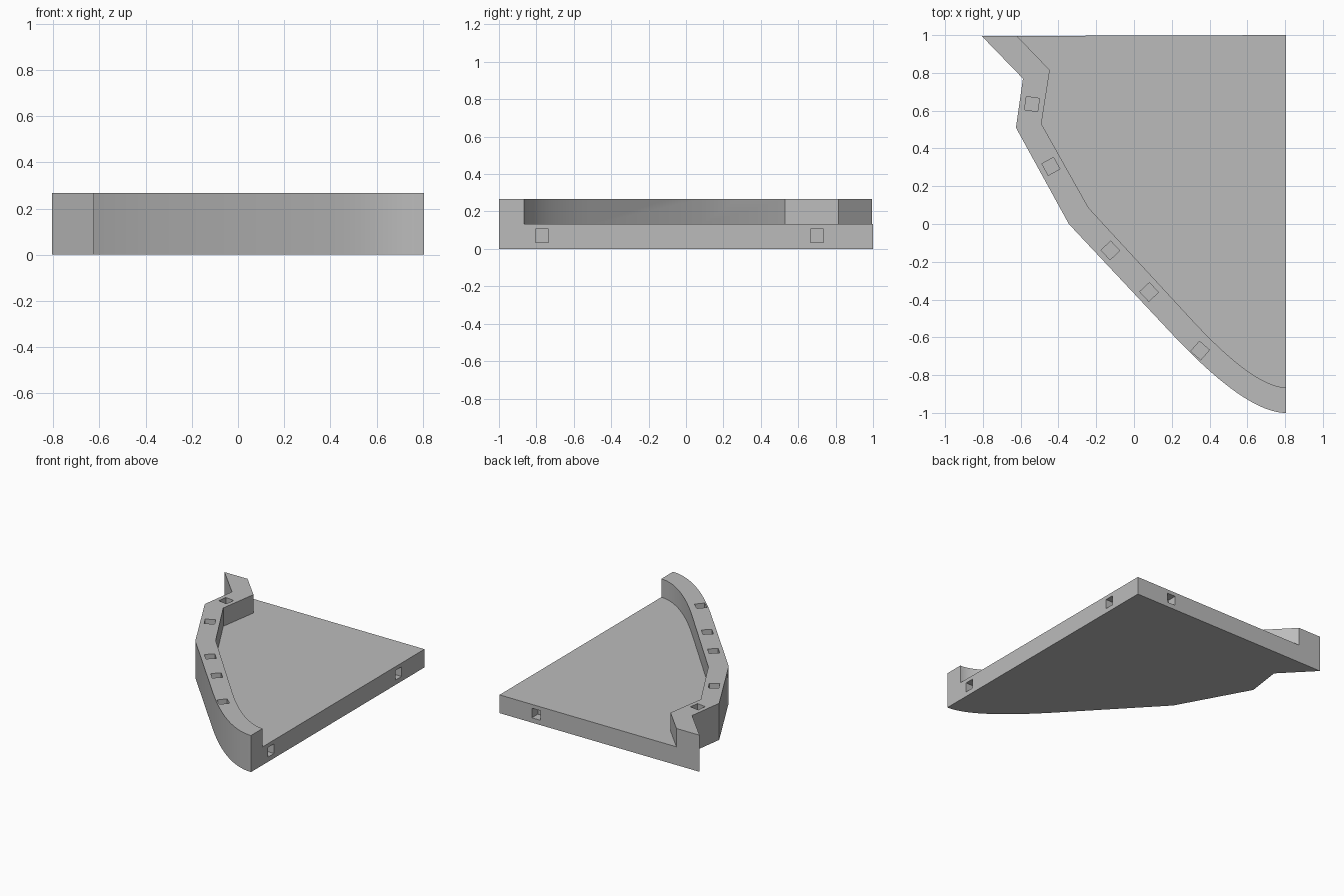
import bpy, bmesh, math
from mathutils import Vector, Matrix

cube = bpy.data.objects.get("Cube")
if cube:
    bpy.data.objects.remove(cube)

TOP, DECK, SIDE, DEPTH = 0.267, 0.133, 0.07, 0.07


def arc(start, control, end, steps=24):
    """Quadratic curve for the rounded front corner."""
    a, b, c = Vector(start), Vector(control), Vector(end)
    return [tuple(a * (1 - t) ** 2 + b * 2 * t * (1 - t) + c * t * t)
            for t in (i / steps for i in range(steps + 1))]


def prism(bm, outline, low, high):
    """Extrude a flat outline between two heights."""
    face = bm.faces.new([bm.verts.new((x, y, low)) for x, y in outline])
    new = bmesh.ops.extrude_face_region(bm, geom=[face])["geom"]
    verts = [g for g in new if isinstance(g, bmesh.types.BMVert)]
    bmesh.ops.translate(bm, verts=verts, vec=(0, 0, high - low))


def make(name, bm):
    bmesh.ops.recalc_face_normals(bm, faces=bm.faces)
    mesh = bpy.data.meshes.new(name)
    bm.to_mesh(mesh)
    bm.free()
    obj = bpy.data.objects.new(name, mesh)
    bpy.context.collection.objects.link(obj)
    return obj


# Solid block with the full outer outline
outer = [(-0.805, 0.994), (-0.588, 0.77), (-0.625, 0.51), (-0.345, 0.0)]
outer += arc((0.19, -0.57), (0.59, -1), (0.805, -1))
outer += [(0.805, 1), (-0.45, 0.996)]
bm = bmesh.new()
prism(bm, outer, 0, TOP)
tile = make("floor_tile", bm)

# Recess that leaves the raised rim along the outer edge
inner = [(-0.73, 1.11), (-0.446, 0.815), (-0.49, 0.53), (-0.24, 0.085)]
inner += arc((0.295, -0.495), (0.635, -0.865), (0.805, -0.865))
inner += [(0.9, -0.865), (0.9, 1.11)]
bm = bmesh.new()
prism(bm, inner, DECK, TOP + 0.1)


def pocket(x, y, z, size, angle=0):
    place = Matrix.Translation((x, y, z)) @ Matrix.Rotation(angle, 4, "Z")
    bmesh.ops.create_cube(bm, size=1, matrix=place @ Matrix.Diagonal((*size, 1)))


# Square pockets in the rim top, turned to follow the rim
for x, y, degrees in [(-0.54, 0.635, -8), (-0.44, 0.305, 29), (-0.125, -0.14, 43),
                      (0.08, -0.36, 43), (0.35, -0.67, 49)]:
    pocket(x, y, TOP, (SIDE, SIDE, DEPTH * 2), math.radians(degrees))

# Square pockets in the straight side and back
for y in (-0.77, 0.70):
    pocket(0.805, y, 0.07, (DEPTH * 2, SIDE, SIDE))
pocket(0.51, 1, 0.07, (SIDE, DEPTH * 2, SIDE))
cutter = make("recess_cutter", bm)
cutter.hide_render = True

# Cut, then discard the cutter
cut = tile.modifiers.new("cut", "BOOLEAN")
cut.operation, cut.solver, cut.object = "DIFFERENCE", "EXACT", cutter
bpy.ops.object.select_all(action="DESELECT")
tile.select_set(True)
bpy.context.view_layer.objects.active = tile
bpy.ops.object.modifier_apply(modifier="cut")
bpy.data.objects.remove(cutter)

# Plain grey finish
grey = bpy.data.materials.new("plain_grey")
grey.use_nodes = True
colour = (0.5, 0.5, 0.5, 1)
grey.diffuse_color = colour
grey.node_tree.nodes["Principled BSDF"].inputs["Base Color"].default_value = colour
tile.data.materials.clear()
tile.data.materials.append(grey)
bpy.ops.object.shade_smooth_by_angle(angle=math.radians(30))
